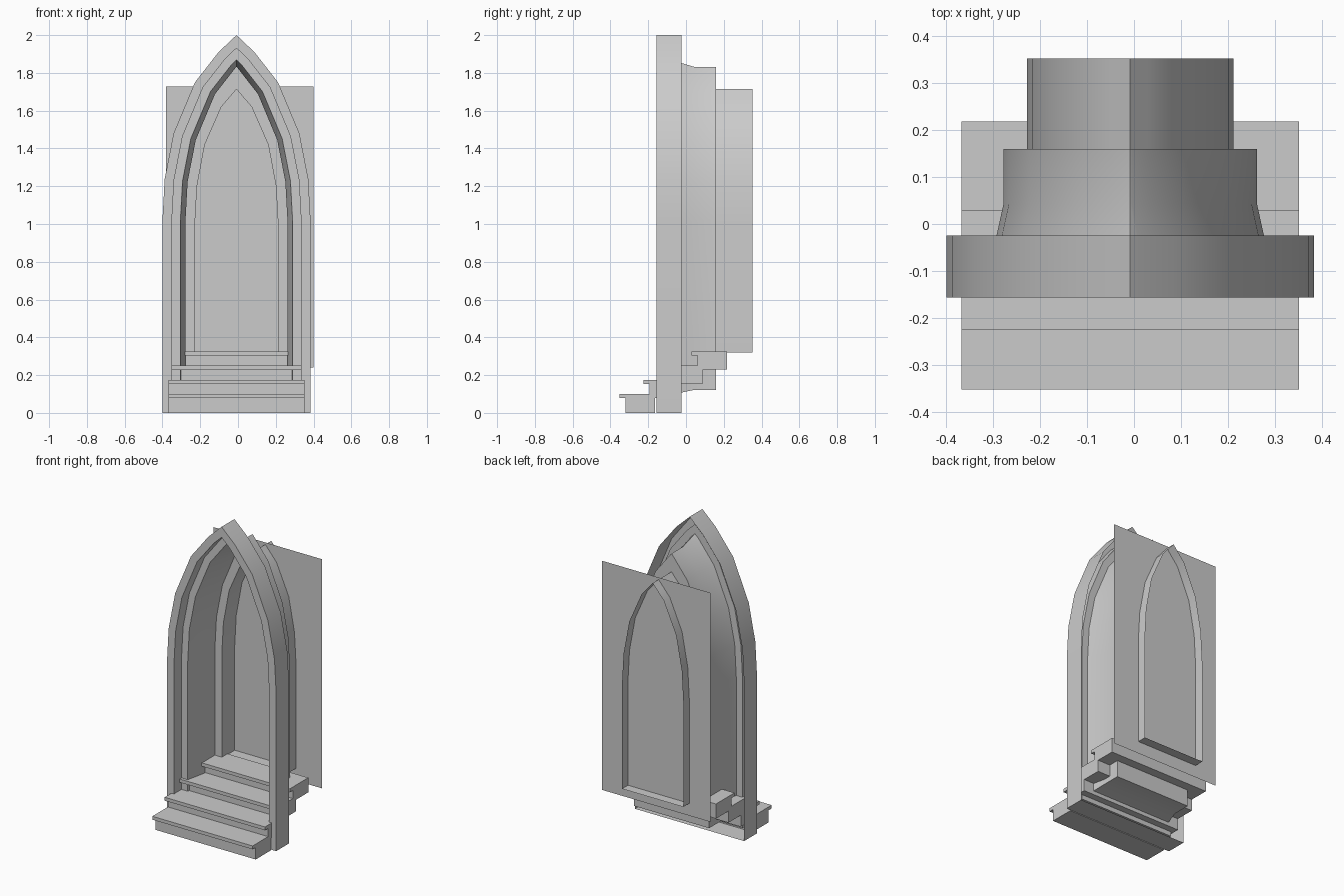
import bpy, math
from mathutils import Vector

if "Cube" in bpy.data.objects:
    bpy.data.objects.remove(bpy.data.objects["Cube"])

CX = -0.008  # the arch and steps sit slightly left of the panel


def make_object(name, verts, faces):
    mesh = bpy.data.meshes.new(name)
    mesh.from_pydata(verts, [], faces)
    mesh.update()
    obj = bpy.data.objects.new(name, mesh)
    bpy.context.collection.objects.link(obj)
    return obj


def full_loop(half):
    # half outline (bottom corner up to apex) mirrored to a closed loop
    return half + [(-x, z) for x, z in reversed(half[:-1])]


def inset(loop, d):
    # mitred inward offset of a counter-clockwise loop
    pts = [Vector(p) for p in loop]
    out = []
    for i, p in enumerate(pts):
        a = (p - pts[i - 1]).normalized()
        b = (pts[(i + 1) % len(pts)] - p).normalized()
        na, nb = Vector((-a.y, a.x)), Vector((-b.y, b.x))
        out.append(tuple(p + (na + nb) * d / (1 + na.dot(nb))))
    return out


# Pointed arch surround: one stepped, splayed sheet running from front to back
outer = full_loop([(0.392, 0), (0.392, 1.02), (0.38, 1.24), (0.333, 1.48),
                   (0.22, 1.75), (0.095, 1.91), (0, 2.0)])
inner = full_loop([(0.22, 0.32), (0.22, 1.0), (0.209, 1.2), (0.168, 1.42),
                   (0.08, 1.62), (0.037, 1.67), (0, 1.714)])
rings = [(y, inset(outer, d)) for y, d in
         [(-0.025, 0), (-0.157, 0), (-0.157, 0.05), (-0.08, 0.05),
          (-0.08, 0.095), (0.043, 0.122), (0.16, 0.122)]]
rings += [(0.16, inner), (0.353, inner)]
n = len(outer)
verts = [(CX + x, y, z) for y, loop in rings for x, z in loop]
faces = [(r * n + i, r * n + (i + 1) % n, (r + 1) * n + (i + 1) % n, (r + 1) * n + i)
         for r in range(len(rings) - 1) for i in range(n)]
arch = make_object("arch_surround", verts, faces)
bpy.context.view_layer.objects.active = arch
arch.select_set(True)
bpy.ops.object.shade_smooth_by_angle(angle=math.radians(30))

# Flat door panel behind the arch
make_object("door_panel",
            [(-0.382, 0.292, 0.24), (0.4, 0.292, 0.24), (0.4, 0.292, 1.727), (-0.382, 0.292, 1.727)],
            [(0, 1, 2, 3)])

# Four steps, each a block with an overhanging nosing
for k in range(4):
    y, top = -0.353 + 0.127 * k, 0.1 + 0.075 * k
    bottom = 0 if k == 0 else top - 0.095
    profile = [(y, top), (y, top - 0.022), (y + 0.032, top - 0.022),
               (y + 0.032, bottom), (y + 0.19, bottom), (y + 0.19, top)]
    m = len(profile)
    verts = [(CX + sx * 0.36, py, pz) for sx in (-1, 1) for py, pz in profile]
    faces = [(i, i + m, (i + 1) % m + m, (i + 1) % m) for i in range(m)]
    faces += [tuple(reversed(range(m))), tuple(range(m, 2 * m))]
    step = make_object(f"step_{k + 1}", verts, [tuple(reversed(f)) for f in faces[:m]]
                       + faces[m:])
    # consistent outward normals
    import bmesh
    bm = bmesh.new()
    bm.from_mesh(step.data)
    bmesh.ops.recalc_face_normals(bm, faces=bm.faces)
    bm.to_mesh(step.data)
    bm.free()
